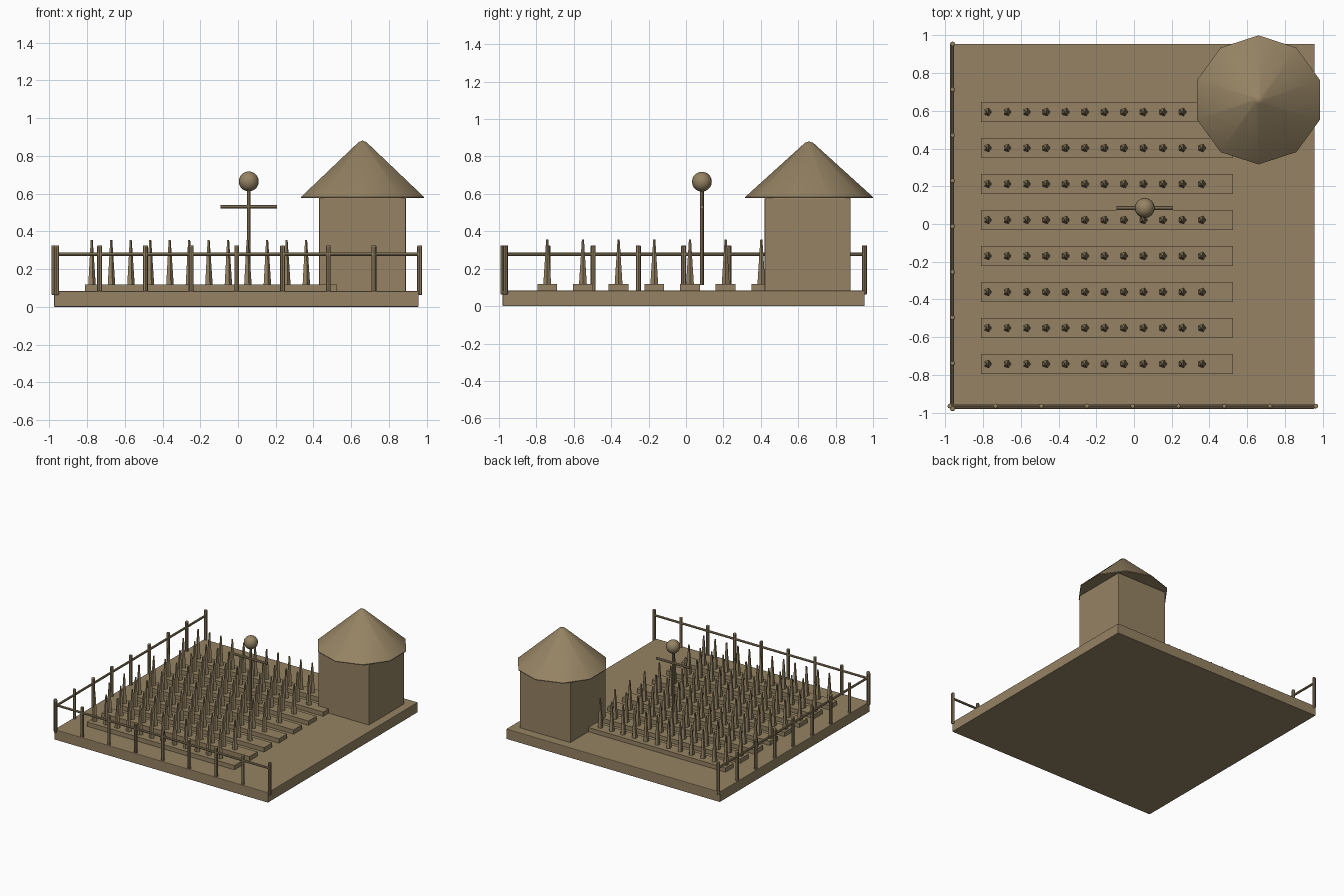
import bpy, bmesh, math
from mathutils import Matrix, Vector

if "Cube" in bpy.data.objects:
    bpy.data.objects.remove(bpy.data.objects["Cube"])

brown = bpy.data.materials.new("earthy_brown")
brown.diffuse_color = (0.30, 0.225, 0.125, 1)
brown.use_nodes = True
brown.node_tree.nodes["Principled BSDF"].inputs["Base Color"].default_value = brown.diffuse_color


def finish(name, bm, bevel=0, smooth=True):
    me = bpy.data.meshes.new(name)
    bm.to_mesh(me)
    bm.free()
    me.materials.append(brown)
    if smooth:
        me.shade_smooth()
        me.set_sharp_from_angle(angle=math.radians(40))
    ob = bpy.data.objects.new(name, me)
    bpy.context.collection.objects.link(ob)
    if bevel:
        m = ob.modifiers.new("soft_edges", 'BEVEL')
        m.width, m.segments = bevel, 2
        m.limit_method, m.angle_limit = 'ANGLE', math.radians(50)
    return ob


def box(bm, x0, x1, y0, y1, z0, z1):
    mat = Matrix.Translation(((x0 + x1) / 2, (y0 + y1) / 2, (z0 + z1) / 2))
    bmesh.ops.create_cube(bm, size=1, matrix=mat @ Matrix.Diagonal((x1 - x0, y1 - y0, z1 - z0, 1)))


def rod(bm, a, b, r0, r1, sides=8, spin=0):
    a, b = Vector(a), Vector(b)
    rot = (b - a).to_track_quat('Z', 'Y').to_matrix().to_4x4()
    mat = Matrix.Translation((a + b) / 2) @ rot @ Matrix.Rotation(spin, 4, 'Z')
    bmesh.ops.create_cone(bm, cap_ends=True, segments=sides, radius1=r0, radius2=r1,
                          depth=(b - a).length, matrix=mat)


# Ground slab
bm = bmesh.new()
box(bm, -0.975, 0.957, -0.98, 0.955, 0, 0.083)
finish("ground_slab", bm, 0.004, False)

# Planting beds and their crops
beds, crops = bmesh.new(), bmesh.new()
for row in range(8):
    y = -0.742 + row * 0.1908
    box(beds, -0.81, 0.525, y - 0.053, y + 0.053, 0.075, 0.118)
    for col in range(12):
        x = -0.776 + col * 0.1033
        rod(crops, (x, y, 0.115), (x, y, 0.31), 0.022, 0.009, 5, math.pi / 2)
        rod(crops, (x, y, 0.31), (x, y, 0.355), 0.009, 0.006, 5, math.pi / 2)
finish("planting_beds", beds, 0, False)
finish("crop_plants", crops, 0, False)

# Fence along the front and the left side
posts, rails = bmesh.new(), bmesh.new()
for i in range(9):
    x, y = -0.976 + i * 0.2424, -0.98 + i * 0.2418
    rod(posts, (x, -0.965, 0.063), (x, -0.965, 0.325), 0.013, 0.013)
    rod(posts, (-0.962, y, 0.063), (-0.962, y, 0.325), 0.013, 0.013)
rod(rails, (-0.976, -0.965, 0.278), (0.963, -0.965, 0.278), 0.009, 0.009)
rod(rails, (-0.962, -0.98, 0.278), (-0.962, 0.955, 0.278), 0.009, 0.009)
finish("fence_posts", posts, 0.004)
finish("fence_rails", rails)

# Hut walls
bm = bmesh.new()
box(bm, 0.43, 0.89, 0.42, 0.88, 0.075, 0.58)
finish("hut_walls", bm, 0.006, False)

# Ten-sided roof with a slightly blunted tip
bm = bmesh.new()
cx, cy = 0.66, 0.658
rings = []
for r, z in ((0.342, 0.578), (0.342, 0.583), (0.022, 0.873)):
    rings.append([bm.verts.new((cx + r * math.sin(k * math.tau / 10),
                                cy + r * math.cos(k * math.tau / 10), z)) for k in range(10)])
tip = bm.verts.new((cx, cy, 0.881))
bm.faces.new(rings[0])
for k in range(10):
    n = (k + 1) % 10
    for lo, hi in zip(rings, rings[1:]):
        bm.faces.new((lo[k], lo[n], hi[n], hi[k]))
    bm.faces.new((rings[-1][k], rings[-1][n], tip))
bmesh.ops.recalc_face_normals(bm, faces=bm.faces)
finish("hut_roof", bm)

# Scarecrow: pole, arms, head
sx, sy = 0.057, 0.085
bm = bmesh.new()
rod(bm, (sx, sy, 0.112), (sx, sy, 0.63), 0.01, 0.01)
finish("scarecrow_pole", bm)
bm = bmesh.new()
rod(bm, (sx - 0.15, sy, 0.53), (sx + 0.15, sy, 0.53), 0.01, 0.01)
finish("scarecrow_arms", bm)
bm = bmesh.new()
bmesh.ops.create_uvsphere(bm, u_segments=16, v_segments=10, radius=0.053,
                          matrix=Matrix.Translation((sx, sy, 0.665)))
finish("scarecrow_head", bm)
